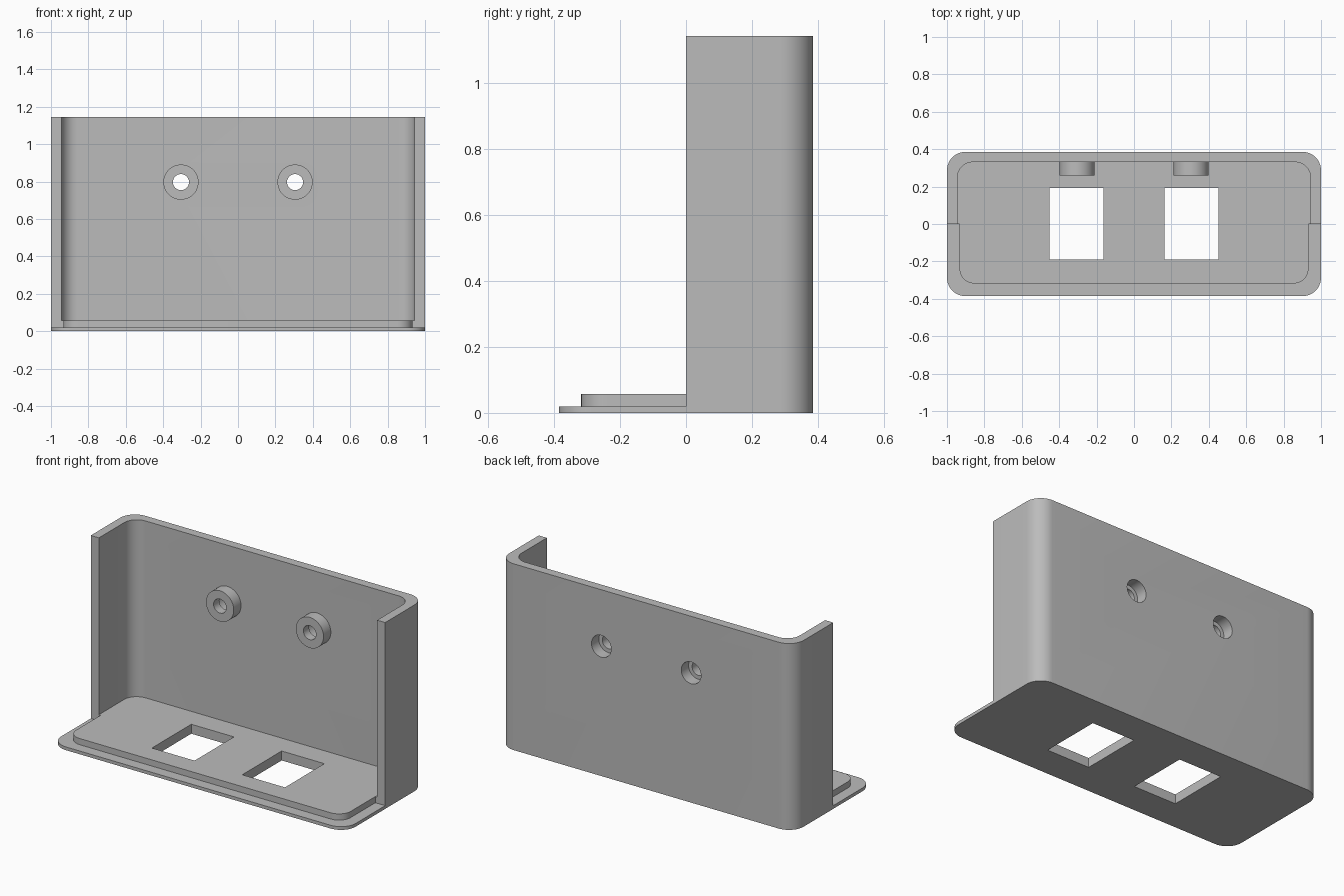
import bpy, bmesh, math
from mathutils import Matrix

if "Cube" in bpy.data.objects:
    bpy.data.objects.remove(bpy.data.objects["Cube"], do_unlink=True)

WIDTH, DEPTH, HEIGHT = 1.0, 0.386, 1.144
WALL, BASE, FLOOR = 0.055, 0.02, 0.058


def make_object(name, bm):
    bmesh.ops.recalc_face_normals(bm, faces=bm.faces)
    mesh = bpy.data.meshes.new(name)
    bm.to_mesh(mesh)
    bm.free()
    obj = bpy.data.objects.new(name, mesh)
    bpy.context.collection.objects.link(obj)
    return obj


def prism(name, half_x, y0, y1, z0, z1, front_r=0, back_r=0, x=0, steps=12):
    """Upright block with rounded front and back corners."""
    bm = bmesh.new()
    verts = []
    corners = [(1, 1, back_r), (-1, 1, back_r), (-1, -1, front_r), (1, -1, front_r)]
    for i, (sx, sy, r) in enumerate(corners):
        cx = x + sx * (half_x - r)
        cy = y1 - r if sy > 0 else y0 + r
        n = steps if r else 0
        for k in range(n + 1):
            a = math.pi / 2 * (i + (k / n if n else 0))
            verts.append(bm.verts.new((cx + r * math.cos(a), cy + r * math.sin(a), z0)))
    face = bm.faces.new(verts)
    top = bmesh.ops.extrude_face_region(bm, geom=[face])["geom"]
    bmesh.ops.translate(bm, vec=(0, 0, z1 - z0),
                        verts=[v for v in top if isinstance(v, bmesh.types.BMVert)])
    return make_object(name, bm)


def rod(name, x, z, radius, y0, y1):
    """Cylinder running front to back."""
    bm = bmesh.new()
    place = Matrix.Translation((x, (y0 + y1) / 2, z)) @ Matrix.Rotation(math.pi / 2, 4, 'X')
    bmesh.ops.create_cone(bm, cap_ends=True, segments=48, radius1=radius,
                          radius2=radius, depth=y1 - y0, matrix=place)
    return make_object(name, bm)


def combine(target, tool, operation):
    mod = target.modifiers.new(tool.name, 'BOOLEAN')
    mod.object, mod.operation, mod.solver = tool, operation, 'EXACT'
    bpy.context.view_layer.objects.active = target
    bpy.ops.object.modifier_apply(modifier=mod.name)
    bpy.data.objects.remove(tool, do_unlink=True)


# Rounded block, opened at the front and hollowed to leave base and back shell
body = prism("wall_bracket", WIDTH, -DEPTH, DEPTH, 0, HEIGHT, 0.1, 0.1)
combine(body, prism("front_cutter", 2, -1, 0, BASE, 2), 'DIFFERENCE')
combine(body, prism("cavity_cutter", WIDTH - WALL, -0.5, DEPTH - WALL, FLOOR, 2,
                    0, 0.085), 'DIFFERENCE')

# Raised lip on the front half of the base
combine(body, prism("base_lip", 0.933, -0.318, 0.05, 0.01, FLOOR, 0.08), 'UNION')

# Screw bosses with counterbored holes, and square openings in the base
for side in (-1, 1):
    x, z = side * 0.305, 0.797
    combine(body, rod("boss", x, z, 0.094, 0.26, 0.36), 'UNION')
    combine(body, rod("screw_hole", x, z, 0.043, 0.1, 0.6), 'DIFFERENCE')
    combine(body, rod("counterbore", x, z, 0.067, 0.315, 0.6), 'DIFFERENCE')
    combine(body, prism("socket_opening", 0.145, -0.19, 0.192, -0.5, 0.5,
                        x=side * 0.307), 'DIFFERENCE')

# Single grey plastic colour
grey = bpy.data.materials.new("grey_plastic")
grey.use_nodes = True
colour = (0.5, 0.5, 0.5, 1)
grey.diffuse_color = colour
grey.node_tree.nodes["Principled BSDF"].inputs["Base Color"].default_value = colour
body.data.materials.clear()
body.data.materials.append(grey)

bpy.ops.object.select_all(action='DESELECT')
body.select_set(True)
bpy.context.view_layer.objects.active = body
bpy.ops.object.shade_smooth_by_angle(angle=math.radians(30))
